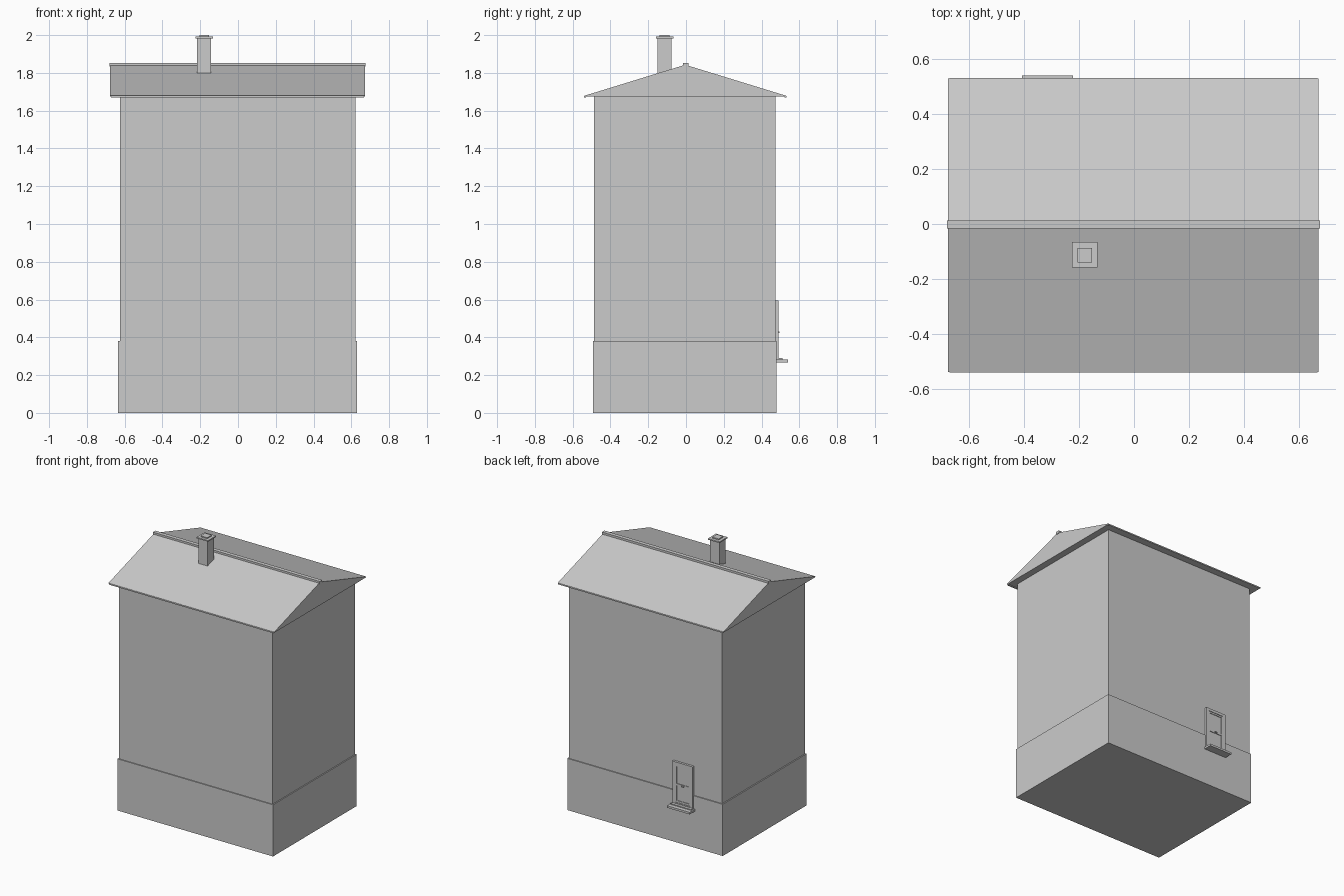
import bpy
import bmesh

default = bpy.data.objects.get("Cube")
if default:
    bpy.data.objects.remove(default, do_unlink=True)

grey = bpy.data.materials.new("plain_grey")
grey.use_nodes = True
colour = (0.6, 0.6, 0.6, 1)
grey.diffuse_color = colour
grey.node_tree.nodes["Principled BSDF"].inputs["Base Color"].default_value = colour


def finish(name, bm):
    bmesh.ops.recalc_face_normals(bm, faces=bm.faces)
    mesh = bpy.data.meshes.new(name)
    bm.to_mesh(mesh)
    bm.free()
    mesh.materials.append(grey)
    obj = bpy.data.objects.new(name, mesh)
    bpy.context.collection.objects.link(obj)
    return obj


def box(name, x, y, z):
    """Box from (low, high) ranges on each axis."""
    bm = bmesh.new()
    bmesh.ops.create_cube(bm, size=1)
    for v in bm.verts:
        v.co = [r[0] + (c + 0.5) * (r[1] - r[0]) for c, r in zip(v.co, (x, y, z))]
    return finish(name, bm)


def extrude_x(name, profile, x):
    """Extrude a closed (y, z) profile along x."""
    bm = bmesh.new()
    face = bm.faces.new([bm.verts.new((x[0], y, z)) for y, z in profile])
    out = bmesh.ops.extrude_face_region(bm, geom=[face])
    for v in out["geom"]:
        if isinstance(v, bmesh.types.BMVert):
            v.co.x = x[1]
    return finish(name, bm)


# Body: plinth and slightly inset walls
box("plinth", (-0.635, 0.63), (-0.493, 0.48), (0, 0.38))
box("walls", (-0.626, 0.622), (-0.486, 0.473), (0.37, 1.676))

# Roof: solid gable with a thin eave edge, gutters and ridge cap
extrude_x("roof", [(-0.538, 1.674), (0.53, 1.674), (0.53, 1.679),
                   (-0.004, 1.843), (-0.538, 1.679)], (-0.677, 0.672))
for name, y in (("front_gutter", -0.535), ("back_gutter", 0.527)):
    box(name, (-0.672, 0.667), (y - 0.005, y + 0.005), (1.669, 1.678))
box("ridge_cap", (-0.68, 0.676), (-0.017, 0.012), (1.833, 1.853))

# Chimney
box("chimney_stack", (-0.217, -0.143), (-0.15, -0.077), (1.76, 1.985))
box("chimney_cap", (-0.226, -0.132), (-0.159, -0.066), (1.983, 1.992))
box("chimney_pot", (-0.205, -0.153), (-0.14, -0.087), (1.99, 2.0))

# Back window: frame, sashes, glass, handle and sill
left, right, bottom, top = -0.398, -0.232, 0.283, 0.595
mid = (left + right) / 2
bar = 0.02
depth = (0.47, 0.49)
box("window_frame_right", (left, left + bar), depth, (bottom, top))
box("window_frame_left", (right - bar, right), depth, (bottom, top))
box("window_frame_top", (left, right), depth, (top - bar, top))
box("window_frame_bottom", (left, right), depth, (bottom, bottom + 0.015))
box("window_glass", (left, right), (0.472, 0.482), (bottom, top))

inner_l, inner_r = left + bar, right - bar
sash = (0.475, 0.486)
for side, x in (("right", inner_l), ("left", inner_r - 0.012)):
    box("sash_" + side, (x, x + 0.012), sash, (bottom, top - bar))
for part, z in (("bottom", 0.298), ("middle", 0.422), ("top", 0.563)):
    box("sash_" + part, (inner_l, inner_r), sash, (z, z + 0.014))
box("window_handle", (mid - 0.008, mid + 0.008), (0.48, 0.495), (0.424, 0.432))
box("sill_step", (left, right), (0.47, 0.51), (0.28, 0.29))
box("window_sill", (-0.408, -0.222), (0.47, 0.54), (0.268, 0.283))
